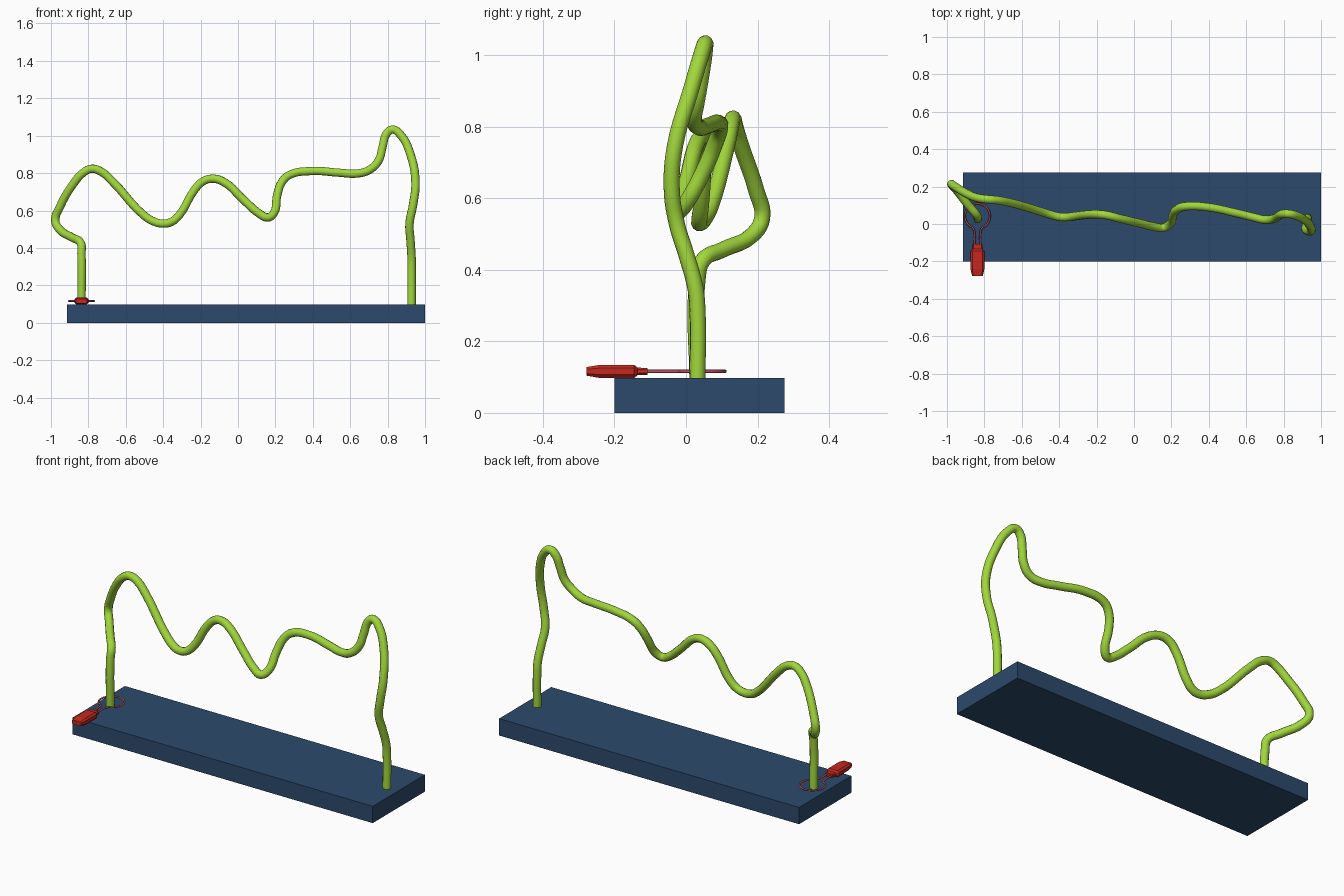
import bpy, bmesh, math

if "Cube" in bpy.data.objects:
    bpy.data.objects.remove(bpy.data.objects["Cube"])


def material(name, rgb):
    m = bpy.data.materials.new(name)
    m.diffuse_color = (*rgb, 1)
    m.use_nodes = True
    m.node_tree.nodes["Principled BSDF"].inputs["Base Color"].default_value = m.diffuse_color
    return m


GREEN = material("lime green", (0.36, 0.68, 0.045))
BLUE = material("navy blue", (0.025, 0.068, 0.15))
RED = material("handle red", (0.55, 0.022, 0.014))
PINK = material("loop pink", (0.50, 0.09, 0.13))


def tube(name, pts, radius, mat, res, sides):
    """Smooth round tube through the points."""
    cu = bpy.data.curves.new(name, 'CURVE')
    cu.dimensions = '3D'
    cu.bevel_depth = radius
    cu.bevel_resolution = sides
    cu.resolution_u = res
    cu.use_fill_caps = True
    sp = cu.splines.new('BEZIER')
    sp.bezier_points.add(len(pts) - 1)
    for bp, p in zip(sp.bezier_points, pts):
        bp.co = p
        bp.handle_left_type = bp.handle_right_type = 'AUTO'
    ob = bpy.data.objects.new(name, cu)
    bpy.context.collection.objects.link(ob)
    bpy.ops.object.select_all(action='DESELECT')
    ob.select_set(True)
    bpy.context.view_layer.objects.active = ob
    bpy.ops.object.convert(target='MESH')
    ob = bpy.context.view_layer.objects.active
    ob.data.materials.clear()
    ob.data.materials.append(mat)
    bpy.ops.object.shade_smooth_by_angle(angle=math.radians(50))
    return ob


def mesh_object(name, bm, mat):
    bmesh.ops.recalc_face_normals(bm, faces=bm.faces)
    me = bpy.data.meshes.new(name)
    bm.to_mesh(me)
    bm.free()
    me.materials.append(mat)
    ob = bpy.data.objects.new(name, me)
    bpy.context.collection.objects.link(ob)


# base board
bm = bmesh.new()
bmesh.ops.create_cube(bm, size=1)
for v in bm.verts:
    v.co = (0.0425 + v.co.x * 1.915, 0.038 + v.co.y * 0.476, 0.0485 + v.co.z * 0.097)
mesh_object("base_board", bm, BLUE)

# bent wire, from the left post to the right post
path = [
    (-.837, .032, .09), (-.837, .032, .37), (-.840, .046, .425), (-.885, .10, .455),
    (-.952, .185, .497), (-.977, .213, .545), (-.952, .197, .62), (-.875, .153, .75),
    (-.83, .138, .80), (-.783, .132, .823), (-.73, .127, .807), (-.67, .116, .754),
    (-.50, .067, .572), (-.447, .05, .54), (-.398, .038, .53), (-.355, .037, .54),
    (-.313, .042, .577), (-.233, .051, .71), (-.19, .052, .754), (-.142, .046, .77),
    (-.078, .03, .754), (.035, .003, .652), (.115, -.016, .583), (.158, -.02, .563),
    (.19, -.002, .583), (.21, .053, .684), (.233, .08, .749), (.275, .094, .79),
    (.393, .09, .811), (.543, .059, .802), (.639, .036, .798), (.703, .022, .818),
    (.751, .03, .866), (.773, .043, .941), (.794, .053, 1.01), (.826, .054, 1.033),
    (.869, .044, 1.005), (.922, .013, .90), (.949, -.03, .75), (.936, -.04, .63),
    (.917, -.026, .53), (.922, .001, .442), (.928, .026, .35), (.928, .032, .29),
    (.928, .032, .09)]
tube("bent_wire", path, 0.0225, GREEN, 5, 4)

# wand: open loop with two prongs running back into the grip
CX, CY, CZ, R = -.837, .042, .116, .067
loop = [(CX - .016, -.115, CZ), (CX - .016, -.045, CZ)]
for i in range(25):
    a = math.radians(-90 - 22 - i * (360 - 44) / 24)
    loop.append((CX + R * math.cos(a), CY + R * math.sin(a), CZ))
loop += [(CX + .016, -.045, CZ), (CX + .016, -.115, CZ)]
tube("wand_loop", loop, 0.005, PINK, 3, 2)

# wand grip: octagonal sections lofted along y (y, half width, half height)
sections = [(-.278, .029, .012), (-.24, .037, .0185), (-.145, .037, .0185),
            (-.135, .026, .0105), (-.107, .025, .0095)]
bm = bmesh.new()
rings = []
for y, w, h in sections:
    c = h * 0.5
    outline = [(w, h - c), (w - c, h), (c - w, h), (-w, h - c),
               (-w, c - h), (c - w, -h), (w - c, -h), (w, c - h)]
    rings.append([bm.verts.new((CX + x, y, CZ + z)) for x, z in outline])
for a, b in zip(rings, rings[1:]):
    for i in range(8):
        j = (i + 1) % 8
        bm.faces.new((a[i], a[j], b[j], b[i]))
bm.faces.new(rings[0])
bm.faces.new(rings[-1])
mesh_object("wand_grip", bm, RED)
